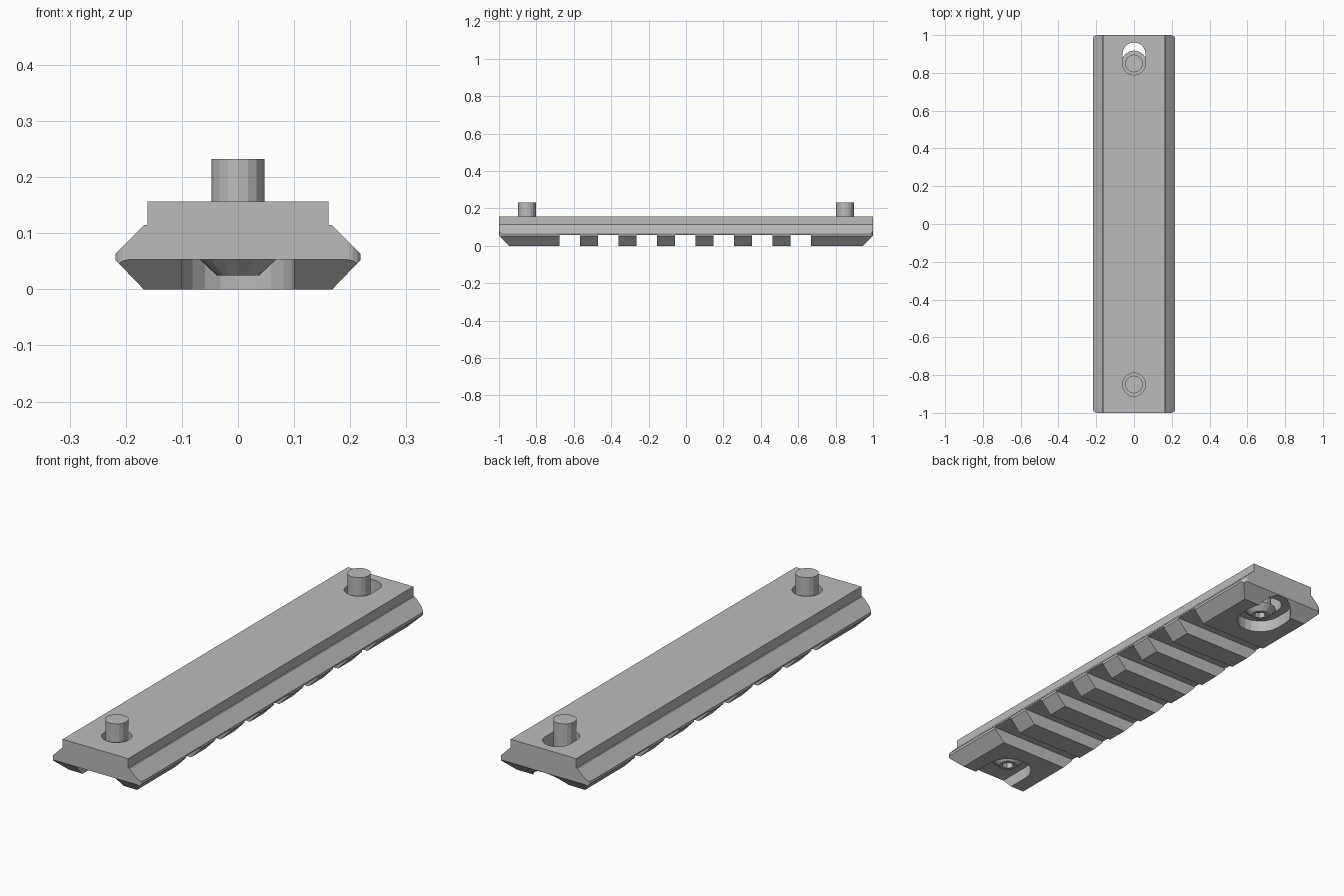
import bpy, bmesh, math
from mathutils import Matrix

if "Cube" in bpy.data.objects:
    bpy.data.objects.remove(bpy.data.objects["Cube"], do_unlink=True)

grey = bpy.data.materials.new("plain grey")
grey.use_nodes = True
grey.diffuse_color = (0.5, 0.5, 0.5, 1)
grey.node_tree.nodes["Principled BSDF"].inputs["Base Color"].default_value = (0.5, 0.5, 0.5, 1)


def finish(name, bm):
    bmesh.ops.recalc_face_normals(bm, faces=bm.faces)
    mesh = bpy.data.meshes.new(name)
    bm.to_mesh(mesh)
    bm.free()
    obj = bpy.data.objects.new(name, mesh)
    bpy.context.collection.objects.link(obj)
    mesh.materials.append(grey)
    return obj


def prism(name, outline, axis, low, high):
    """Extrude a 2D outline along an axis."""
    place = {"x": lambda a, b: (low, a, b),
             "y": lambda a, b: (a, low, b),
             "z": lambda a, b: (a, b, low)}[axis]
    bm = bmesh.new()
    face = bm.faces.new([bm.verts.new(place(a, b)) for a, b in outline])
    out = bmesh.ops.extrude_face_region(bm, geom=[face])
    shift = [high - low if axis == c else 0 for c in "xyz"]
    bmesh.ops.translate(bm, vec=shift, verts=[v for v in out["geom"] if isinstance(v, bmesh.types.BMVert)])
    return finish(name, bm)


def capsule(radius, y0, y1, steps=10):
    """Slot outline with round ends centred at y0 and y1."""
    pts = []
    for y, start in ((y1, 0), (y0, math.pi)):
        for i in range(steps + 1):
            a = start + math.pi * i / steps
            pts.append((radius * math.cos(a), y + radius * math.sin(a)))
    return pts


def rounded_rect(hx, hy, r, steps=4):
    pts = []
    for q, (sx, sy) in enumerate(((1, 1), (-1, 1), (-1, -1), (1, -1))):
        for i in range(steps + 1):
            a = math.pi / 2 * (q + i / steps)
            pts.append((sx * (hx - r) + r * math.cos(a), sy * (hy - r) + r * math.sin(a)))
    return pts


def cut(target, tool, operation="DIFFERENCE"):
    mod = target.modifiers.new(tool.name, "BOOLEAN")
    mod.operation = operation
    mod.solver = "EXACT"
    mod.object = tool
    bpy.context.view_layer.objects.active = target
    bpy.ops.object.modifier_apply(modifier=mod.name)
    bpy.data.objects.remove(tool, do_unlink=True)


# Rail body: dovetail cross-section with a raised top land
half = [(0.168, 0), (0.218, 0.052), (0.218, 0.064), (0.167, 0.115), (0.161, 0.115), (0.161, 0.157)]
rail = prism("rail_body", half + [(-x, z) for x, z in reversed(half)], "y", -1, 1)

# Chamfered lower ends and rounded upright corners
side = [(0.947, 0), (1, 0.053), (1, 0.3), (0.947, 0.3)]
cut(rail, prism("end_chamfers", side + [(-y, z) for y, z in reversed(side)], "x", -0.5, 0.5), "INTERSECT")
cut(rail, prism("corner_rounding", rounded_rect(0.22, 1, 0.025), "z", -0.1, 0.4), "INTERSECT")

# Seven cross slots on the underside
for i in range(-3, 4):
    y = i * 0.206 - 0.004
    box = [(y - 0.054, -0.1), (y + 0.054, -0.1), (y + 0.054, 0.058), (y - 0.054, 0.058)]
    cut(rail, prism("cross_slot", box, "x", -0.5, 0.5))

# Screw pockets: open at the front, closed oval at the back
cut(rail, prism("front_pocket", capsule(0.1, -1.2, -0.85), "z", -0.1, 0.053))
cut(rail, prism("back_pocket", capsule(0.1, 0.85, 0.9), "z", -0.1, 0.053))
cut(rail, prism("front_hole", capsule(0.061, -0.851, -0.849), "z", 0.02, 0.3))
cut(rail, prism("back_hole", capsule(0.061, 0.85, 0.9), "z", 0.02, 0.3))


def screw(name, y):
    """Tapered head with a hex socket, and a straight shank."""
    def ring(radius, z, sides=16):
        return [bm.verts.new((radius * math.cos(2 * math.pi * i / sides),
                              radius * math.sin(2 * math.pi * i / sides), z)) for i in range(sides)]
    bm = bmesh.new()
    rings = [ring(r, z) for r, z in ((0.038, 0.025), (0.068, 0.053), (0.047, 0.053), (0.047, 0.232))]
    for a, b in zip(rings, rings[1:]):
        for i in range(16):
            j = (i + 1) % 16
            bm.faces.new((a[i], a[j], b[j], b[i]))
    bm.faces.new(rings[0])
    bm.faces.new(rings[-1])
    bmesh.ops.transform(bm, matrix=Matrix.Translation((0, y, 0)), verts=bm.verts)
    obj = finish(name, bm)
    hexagon = [(0.025 * math.cos(math.pi * i / 3), y + 0.025 * math.sin(math.pi * i / 3)) for i in range(6)]
    cut(obj, prism("hex_socket", hexagon, "z", 0, 0.05))


screw("front_screw", -0.85)
screw("back_screw", 0.85)
